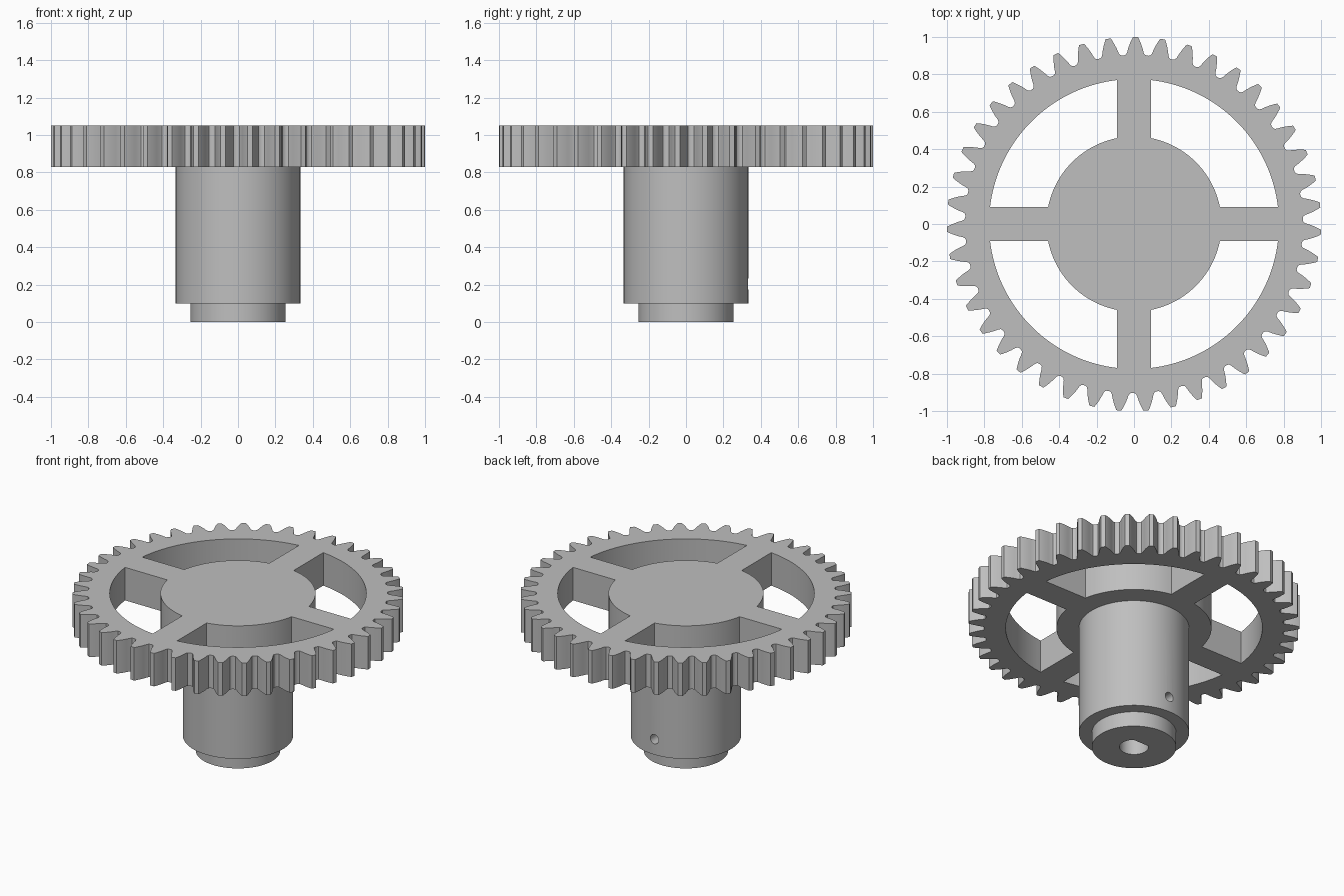
import bpy
import bmesh
from math import sin, cos, asin, pi, radians
from mathutils import Matrix, Vector

if "Cube" in bpy.data.objects:
    bpy.data.objects.remove(bpy.data.objects["Cube"], do_unlink=True)

TEETH = 43
SPOKE_HALF = 0.09
RIM_INNER, DISC_R = 0.775, 0.468
HUB_R, BOSS_R, BORE_R = 0.333, 0.255, 0.088
BOSS_TOP, HUB_TOP, GEAR_TOP = 0.10, 0.83, 1.05

metal = bpy.data.materials.new("plain grey")
metal.use_nodes = True
grey = (0.52, 0.52, 0.52, 1)
metal.diffuse_color = grey
metal.node_tree.nodes["Principled BSDF"].inputs["Base Color"].default_value = grey


def arc(radius, start, end, steps):
    """Points along an arc, both ends included."""
    angles = [start + (end - start) * i / steps for i in range(steps + 1)]
    return [(radius * cos(a), radius * sin(a)) for a in angles]


def circle(radius, steps=96):
    return arc(radius, 0, 2 * pi, steps)[:-1]


def select_only(obj):
    bpy.ops.object.select_all(action="DESELECT")
    obj.select_set(True)
    bpy.context.view_layer.objects.active = obj


def extrude_outlines(name, outlines, z_low, z_high):
    """Solid from an outer outline and any inner holes."""
    curve = bpy.data.curves.new(name, "CURVE")
    curve.dimensions = "2D"
    curve.fill_mode = "BOTH"
    curve.extrude = (z_high - z_low) / 2
    for outline in outlines:
        spline = curve.splines.new("POLY")
        spline.points.add(len(outline) - 1)
        for point, (x, y) in zip(spline.points, outline):
            point.co = (x, y, 0, 1)
        spline.use_cyclic_u = True
    obj = bpy.data.objects.new(name, curve)
    bpy.context.collection.objects.link(obj)
    select_only(obj)
    bpy.ops.object.convert(target="MESH")
    obj = bpy.context.object
    mesh = obj.data
    bm = bmesh.new()
    bm.from_mesh(mesh)
    bmesh.ops.remove_doubles(bm, verts=bm.verts, dist=1e-5)
    bmesh.ops.recalc_face_normals(bm, faces=bm.faces)
    bmesh.ops.translate(bm, verts=bm.verts, vec=Vector((0, 0, (z_low + z_high) / 2)))
    bm.to_mesh(mesh)
    bm.free()
    mesh.materials.clear()
    mesh.materials.append(metal)
    return obj


def finish(obj):
    select_only(obj)
    bpy.ops.object.shade_smooth_by_angle(angle=radians(30))


# Toothed rim outline: half a tooth (fraction of pitch, radius), mirrored
half_tooth = [(0.09, 1.0), (0.13, 0.99), (0.21, 0.965), (0.28, 0.94),
              (0.33, 0.918), (0.38, 0.907), (0.45, 0.903)]
tooth = [(-f, r) for f, r in reversed(half_tooth)] + half_tooth
pitch = 2 * pi / TEETH
first = radians(89.55)
rim = [(r * cos(first + (i + f) * pitch), r * sin(first + (i + f) * pitch))
       for i in range(TEETH) for f, r in tooth]

# Four openings that leave the spokes between them
outer_a, inner_a = asin(SPOKE_HALF / RIM_INNER), asin(SPOKE_HALF / DISC_R)
opening = (arc(RIM_INNER, outer_a, pi / 2 - outer_a, 32)
           + arc(DISC_R, pi / 2 - inner_a, inner_a, 24))
openings = []
for quarter in range(4):
    c, s = cos(quarter * pi / 2), sin(quarter * pi / 2)
    openings.append([(x * c - y * s, x * s + y * c) for x, y in opening])

finish(extrude_outlines("gear_wheel", [rim] + openings, HUB_TOP, GEAR_TOP))

# Shaft bore with a flat towards the back
flat = asin(0.75)
bore = arc(BORE_R, pi - flat, 2 * pi + flat, 40)

finish(extrude_outlines("lower_boss", [circle(BOSS_R), bore], 0, BOSS_TOP))
hub = extrude_outlines("hub", [circle(HUB_R), bore], BOSS_TOP, HUB_TOP)

# Set screw hole through the back of the hub into the bore
cutter_mesh = bpy.data.meshes.new("screw_hole_cutter")
bm = bmesh.new()
bmesh.ops.create_cone(bm, cap_ends=True, segments=24, radius1=0.031, radius2=0.031,
                      depth=0.4,
                      matrix=Matrix.Translation((0, 0.22, 0.203)) @ Matrix.Rotation(pi / 2, 4, "X"))
bm.to_mesh(cutter_mesh)
bm.free()
cutter_mesh.materials.append(metal)
cutter = bpy.data.objects.new("screw_hole_cutter", cutter_mesh)
bpy.context.collection.objects.link(cutter)

cut = hub.modifiers.new("screw_hole", "BOOLEAN")
cut.operation = "DIFFERENCE"
cut.solver = "EXACT"
cut.object = cutter
select_only(hub)
bpy.ops.object.modifier_apply(modifier=cut.name)
bpy.data.objects.remove(cutter, do_unlink=True)
finish(hub)
